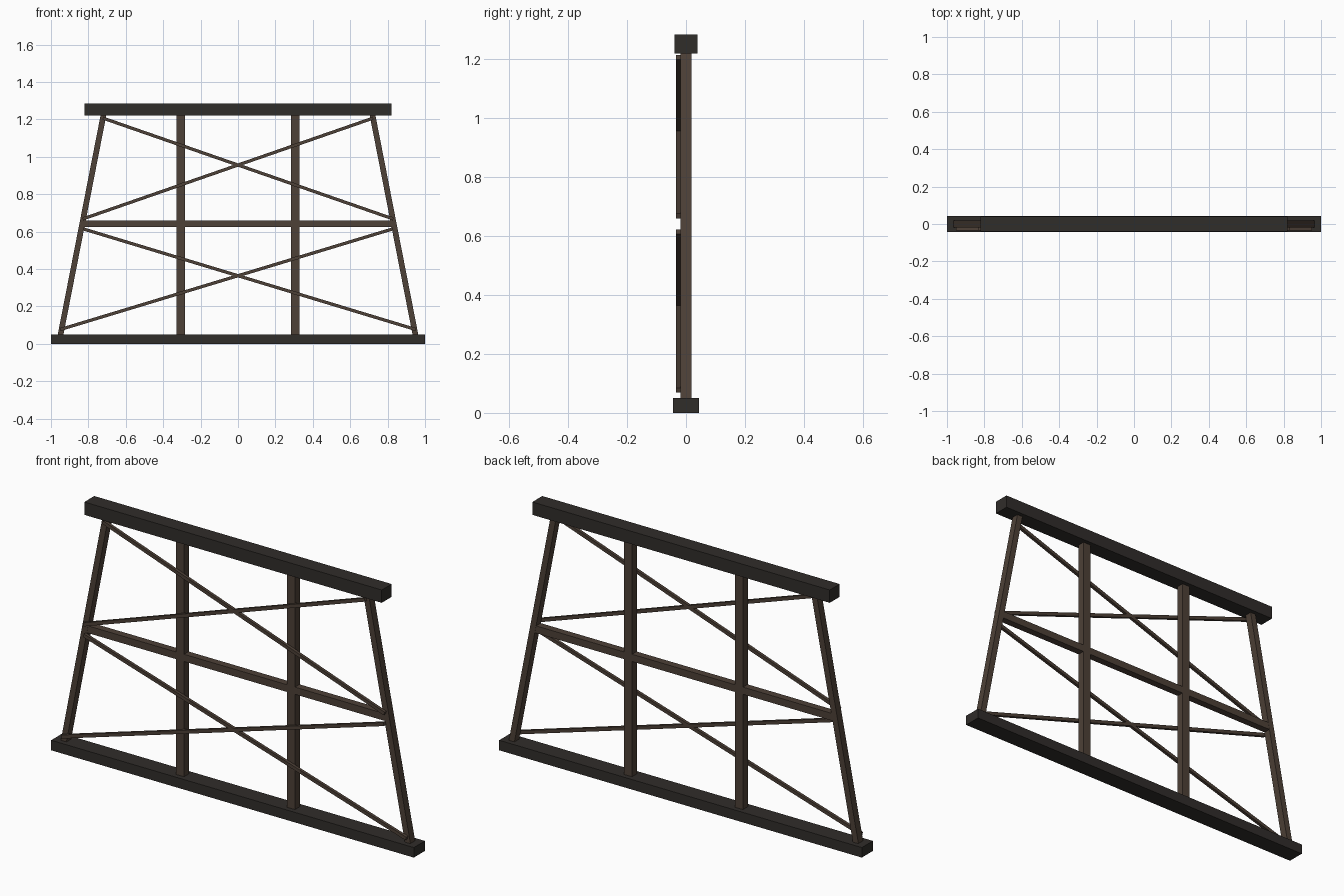
import bpy, math
from mathutils import Vector

if "Cube" in bpy.data.objects:
    bpy.data.objects.remove(bpy.data.objects["Cube"])


def material(name, rgb):
    m = bpy.data.materials.new(name)
    m.diffuse_color = (*rgb, 1)
    m.use_nodes = True
    m.node_tree.nodes["Principled BSDF"].inputs["Base Color"].default_value = m.diffuse_color
    return m


DARK = material("dark_timber", (0.03, 0.026, 0.023))
BROWN = material("brown_timber", (0.075, 0.052, 0.038))


# Square-ended timber running between two (x, z) points
def beam(name, a, b, width, depth, y=0.0, mat=BROWN):
    a, b = Vector(a), Vector(b)
    d, mid = b - a, (a + b) / 2
    bpy.ops.mesh.primitive_cube_add(size=1, location=(mid.x, y, mid.y))
    o = bpy.context.object
    o.name = name
    o.scale = (d.length, depth, width)
    o.rotation_euler = (0, -math.atan2(d.y, d.x), 0)
    bpy.ops.object.transform_apply(location=False, rotation=False, scale=True)
    o.data.materials.append(mat)
    return o


# Bottom sill, top cap and middle girt
beam("bottom_sill", (-1, 0.025), (1, 0.025), 0.05, 0.087, mat=DARK)
beam("top_cap", (-0.82, 1.252), (0.82, 1.252), 0.064, 0.078, mat=DARK)
beam("middle_girt", (-0.842, 0.642), (0.842, 0.642), 0.036, 0.036)

for s, side in ((-1, "left"), (1, "right")):
    # Upright inner post and leaning outer leg
    beam(side + "_inner_post", (s * 0.306, 0.045), (s * 0.306, 1.225), 0.043, 0.038)
    beam(side + "_outer_leg", (s * 0.949, 0.048), (s * 0.719, 1.224), 0.03, 0.037)
    # Thin diagonal braces on the front face
    beam(side + "_lower_brace", (s * 0.95, 0.077), (-s * 0.828, 0.615), 0.017, 0.015, -0.027)
    beam(side + "_upper_brace", (s * 0.83, 0.668), (-s * 0.722, 1.207), 0.017, 0.015, -0.027)
